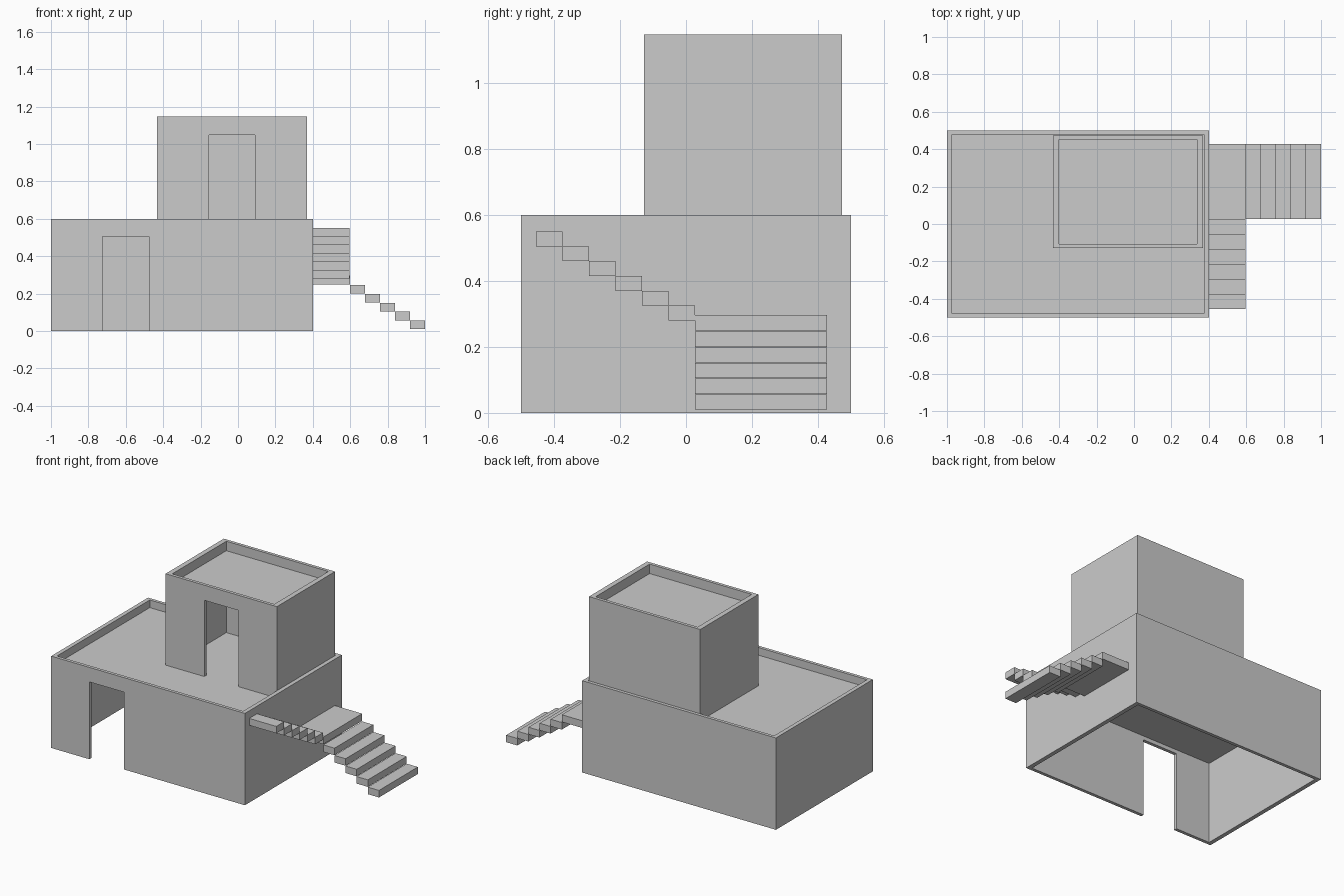
import bpy, bmesh

if "Cube" in bpy.data.objects:
    bpy.data.objects.remove(bpy.data.objects["Cube"])


def box(name, lo, hi):
    """Axis-aligned box object between two corners."""
    bm = bmesh.new()
    bmesh.ops.create_cube(bm, size=1)
    for v in bm.verts:
        v.co = [(a + b) / 2 + c * (b - a) for a, b, c in zip(lo, hi, v.co)]
    mesh = bpy.data.meshes.new(name)
    bm.to_mesh(mesh)
    bm.free()
    obj = bpy.data.objects.new(name, mesh)
    bpy.context.collection.objects.link(obj)
    return obj


def cut(obj, lo, hi):
    """Subtract a box from an object and remove the cutter."""
    cutter = box("cutter", lo, hi)
    cutter.hide_render = True
    mod = obj.modifiers.new("cut", 'BOOLEAN')
    mod.operation = 'DIFFERENCE'
    mod.solver = 'EXACT'
    mod.object = cutter
    bpy.context.view_layer.objects.active = obj
    bpy.ops.object.modifier_apply(modifier=mod.name)
    bpy.data.objects.remove(cutter)


def storey(name, lo, hi, wall, ceiling, roof, door):
    """Hollow storey: open bottom, recessed roof with parapet, front doorway."""
    (x0, y0, z0), (x1, y1, z1) = lo, hi
    wx, wy = wall
    obj = box(name, lo, hi)
    inner_lo, inner_hi = (x0 + wx, y0 + wy), (x1 - wx, y1 - wy)
    cut(obj, (*inner_lo, z0 - 0.1), (*inner_hi, ceiling))
    cut(obj, (*inner_lo, roof), (*inner_hi, z1 + 0.1))
    dx0, dx1, top = door
    cut(obj, (dx0, y0 - 0.1, z0 - 0.1), (dx1, y0 + wy + 0.05, top))
    return obj


# Two stacked storeys
storey("lower_storey", (-1, -0.5, 0), (0.4, 0.5, 0.6), (0.027, 0.021),
       0.53, 0.55, (-0.725, -0.475, 0.505))
storey("upper_storey", (-0.434, -0.127, 0.55), (0.37, 0.473, 1.147), (0.033, 0.021),
       1.065, 1.085, (-0.155, 0.092, 1.048))

# Landing against the right wall
Y0, Y1 = 0.027, 0.428
box("landing", (0.4, Y0, 0.25), (0.598, Y1, 0.297))

# Lower flight, descending to the right
for i in range(5):
    x, z = 0.598 + i * 0.0804, 0.2 - i * 0.0475
    box(f"lower_step_{i + 1}", (x, Y0, z), (x + 0.0804, Y1, z + 0.046))

# Upper flight, climbing along the wall to the front
for i in range(6):
    y, z = Y0 - i * 0.0803, 0.28 + i * 0.045
    box(f"upper_step_{i + 1}", (0.4, y - 0.0803, z), (0.595, y, z + 0.045))
